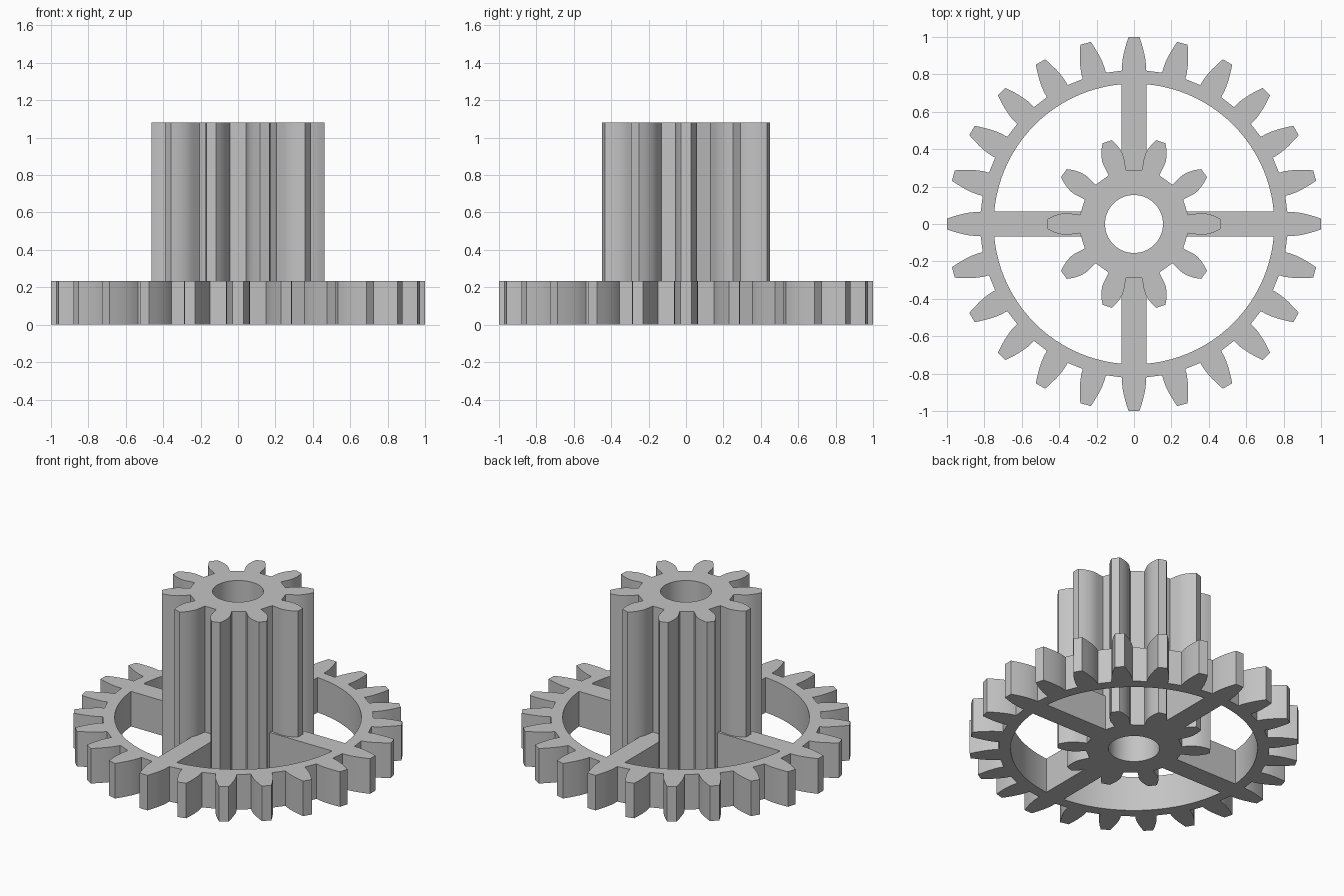
import bpy, bmesh, math

cube = bpy.data.objects.get("Cube")
if cube:
    bpy.data.objects.remove(cube)

WHEEL_H, PINION_H = 0.235, 1.08

grey = bpy.data.materials.new("plain grey")
grey.use_nodes = True
grey.diffuse_color = (0.55, 0.55, 0.55, 1)
grey.node_tree.nodes["Principled BSDF"].inputs["Base Color"].default_value = (0.55, 0.55, 0.55, 1)


def make_object(name, bm):
    bmesh.ops.recalc_face_normals(bm, faces=bm.faces[:])
    mesh = bpy.data.meshes.new(name)
    bm.to_mesh(mesh)
    bm.free()
    mesh.materials.append(grey)
    obj = bpy.data.objects.new(name, mesh)
    bpy.context.collection.objects.link(obj)
    return obj


def gear(name, teeth, flank, bore, height):
    """Flat ring of teeth around a round bore, raised to height.
    flank lists (radius, half width) from tooth root to tip."""
    bm = bmesh.new()
    tooth = [(r, -w) for r, w in flank] + [(r, w) for r, w in reversed(flank)]
    outer = []
    for i in range(teeth):
        a = math.tau * i / teeth
        c, s = math.cos(a), math.sin(a)
        outer += [(r * c - t * s, r * s + t * c) for r, t in tooth]
    inner = [(bore * math.cos(math.tau * i / 96), bore * math.sin(math.tau * i / 96))
             for i in range(96)]
    edges = []
    for loop in (outer, inner):
        verts = [bm.verts.new((x, y, 0)) for x, y in loop]
        edges += [bm.edges.new((v, verts[i - 1])) for i, v in enumerate(verts)]
    bmesh.ops.triangle_fill(bm, edges=edges, use_beauty=True)
    top = bmesh.ops.extrude_face_region(bm, geom=bm.faces[:], use_keep_orig=True)["geom"]
    bmesh.ops.translate(bm, vec=(0, 0, height),
                        verts=[g for g in top if isinstance(g, bmesh.types.BMVert)])
    return make_object(name, bm)


def spoke(name, angle):
    """Straight bar from inside the hub to inside the rim."""
    bm = bmesh.new()
    bmesh.ops.create_cube(bm, size=1)
    r0, r1 = 0.22, 0.77
    for v in bm.verts:
        x = (r0 + r1) / 2 + v.co.x * (r1 - r0)
        y = v.co.y * 0.136
        v.co = (x * math.cos(angle) - y * math.sin(angle),
                x * math.sin(angle) + y * math.cos(angle),
                (v.co.z + 0.5) * WHEEL_H)
    return make_object(name, bm)


# Large toothed rim
rim = gear("gear_wheel", 24,
           [(0.82, 0.064), (0.85, 0.064), (0.88, 0.061), (0.92, 0.053),
            (0.96, 0.042), (1.0, 0.029)], 0.75, WHEEL_H)

# Tall small gear through the middle
pinion = gear("pinion", 10,
              [(0.289, 0.049), (0.32, 0.053), (0.35, 0.058), (0.375, 0.058),
               (0.405, 0.052), (0.435, 0.041), (0.463, 0.026)], 0.155, PINION_H)

# Four spokes, joined with both gears into one solid
parts = [spoke("spoke_%d" % i, math.pi / 2 * i) for i in range(4)] + [pinion]
bpy.context.view_layer.objects.active = rim
for part in parts:
    mod = rim.modifiers.new("join " + part.name, 'BOOLEAN')
    mod.operation = 'UNION'
    mod.solver = 'EXACT'
    mod.object = part
    bpy.ops.object.modifier_apply(modifier=mod.name)
    bpy.data.objects.remove(part)

# Smooth flanks and bores, crisp edges
for o in bpy.context.selected_objects:
    o.select_set(False)
rim.select_set(True)
bpy.ops.object.shade_smooth_by_angle(angle=math.radians(25))
